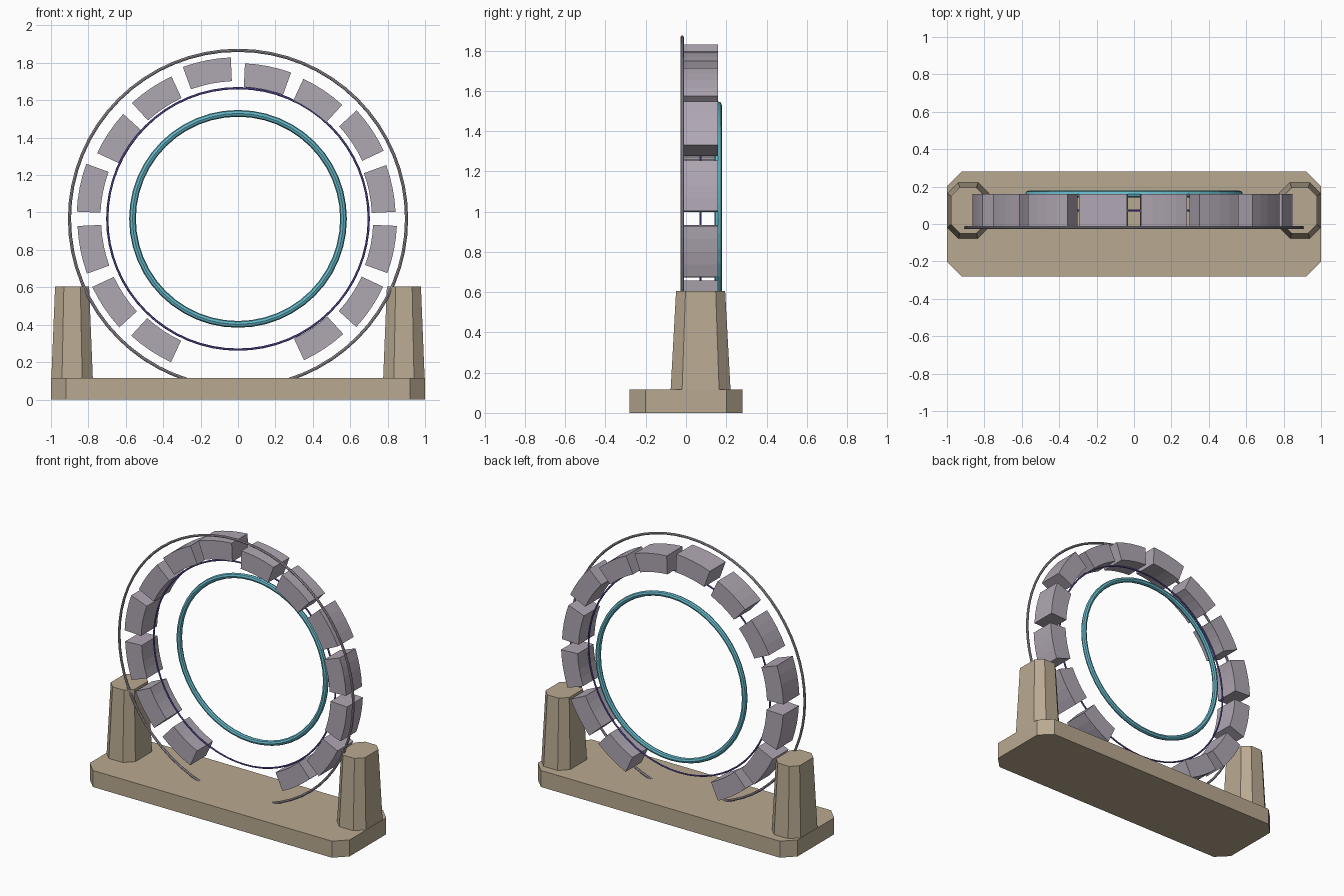
import bpy, bmesh, math

if "Cube" in bpy.data.objects:
    bpy.data.objects.remove(bpy.data.objects["Cube"])


def material(name, rgb):
    m = bpy.data.materials.new(name)
    m.diffuse_color = (*rgb, 1)
    m.use_nodes = True
    m.node_tree.nodes["Principled BSDF"].inputs["Base Color"].default_value = m.diffuse_color
    return m


SAND = material("sand stone", (0.485, 0.40, 0.285))
GREY = material("mauve grey", (0.43, 0.385, 0.45))
TEAL = material("teal", (0.13, 0.48, 0.58))
VIOLET = material("violet", (0.127, 0.098, 0.456))
CZ = 0.966        # height of the ring centre
CY = 0.0725       # depth of the ring centre


def loft(name, bottom, top, mat):
    """Solid between two matching closed outlines."""
    bm = bmesh.new()
    a = [bm.verts.new(p) for p in bottom]
    b = [bm.verts.new(p) for p in top]
    n = len(a)
    bm.faces.new(a)
    bm.faces.new(b)
    for i in range(n):
        j = (i + 1) % n
        bm.faces.new((a[i], a[j], b[j], b[i]))
    bmesh.ops.recalc_face_normals(bm, faces=bm.faces)
    me = bpy.data.meshes.new(name)
    bm.to_mesh(me)
    bm.free()
    ob = bpy.data.objects.new(name, me)
    me.materials.append(mat)
    bpy.context.collection.objects.link(ob)
    return ob


def octagon(cx, cy, hx, hy, c, z):
    """Rectangle outline with cut corners."""
    pts = [(hx, -hy + c), (hx, hy - c), (hx - c, hy), (-hx + c, hy),
           (-hx, hy - c), (-hx, -hy + c), (-hx + c, -hy), (hx - c, -hy)]
    return [(cx + x, cy + y, z) for x, y in pts]


def ring(name, radius, thickness, y, mat, segments, sides):
    bpy.ops.mesh.primitive_torus_add(
        major_radius=radius, minor_radius=thickness, major_segments=segments,
        minor_segments=sides, location=(0, y, CZ), rotation=(math.pi / 2, 0, 0))
    ob = bpy.context.object
    ob.name = name
    ob.data.materials.append(mat)
    return ob


def block(name, angle, outer, mat):
    """Curved wedge; angle is measured clockwise from the top."""
    half, steps, inner = math.radians(8.7), 4, outer - 0.127
    sweep = [angle - half + 2 * half * i / steps for i in range(steps + 1)]
    outline = [(outer * math.sin(t), outer * math.cos(t)) for t in sweep]
    outline += [(inner * math.sin(t), inner * math.cos(t)) for t in reversed(sweep)]
    front = [(x, -0.015, CZ + z) for x, z in outline]
    back = [(x, 0.16, CZ + z) for x, z in outline]
    return loft(name, front, back, mat)


# Base slab with cut corners
loft("base", octagon(0, 0, 1, 0.281, 0.08, 0),
     octagon(0, 0, 1, 0.281, 0.08, 0.115), SAND)

# Tapered side pillars
for side, label in ((-1, "left"), (1, "right")):
    loft(label + "_pillar", octagon(side * 0.887, CY, 0.111, 0.149, 0.057, 0.11),
         octagon(side * 0.887, CY, 0.091, 0.122, 0.047, 0.605), SAND)

# Concentric rings
ring("outer_ring", 0.901, 0.0085, -0.019, GREY, 64, 8)
ring("middle_ring", 0.699, 0.006, CY, VIOLET, 64, 6)
ring("inner_ring", 0.564, 0.018, 0.16, TEAL, 48, 8)

# Segment blocks, slightly uneven, from the top down on each side
RIGHT = (0.832, 0.826, 0.86, 0.843, 0.85, 0.857, 0.834)
LEFT = (0.864, 0.84, 0.831, 0.863, 0.859, 0.86, 0.846)
for side, label, radii in ((1, "right", RIGHT), (-1, "left", LEFT)):
    for i, r in enumerate(radii):
        block(f"{label}_block_{i + 1}", side * math.radians(11.25 + 22.5 * i), r, GREY)
